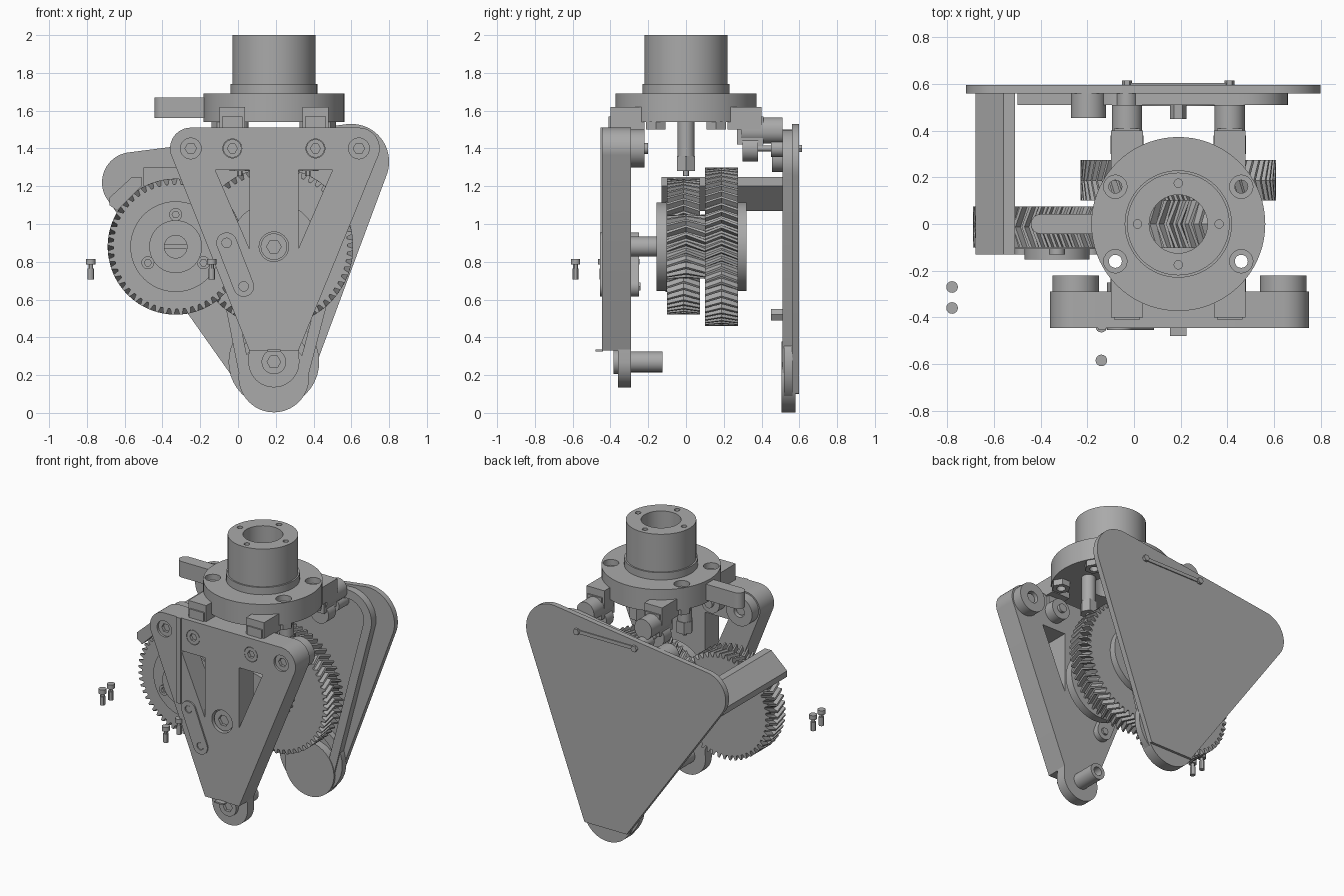
import bpy, bmesh, math
from math import sin, cos, pi
from mathutils import Vector
from mathutils.geometry import convex_hull_2d

if "Cube" in bpy.data.objects:
    bpy.data.objects.remove(bpy.data.objects["Cube"])

grey = bpy.data.materials.new("plain_grey")
grey.use_nodes = True
GREY = (0.4, 0.4, 0.4, 1)
grey.diffuse_color = GREY
grey.node_tree.nodes["Principled BSDF"].inputs["Base Color"].default_value = GREY


def finish(name, bm):
    bmesh.ops.recalc_face_normals(bm, faces=bm.faces)
    mesh = bpy.data.meshes.new(name)
    bm.to_mesh(mesh)
    bm.free()
    mesh.materials.append(grey)
    ob = bpy.data.objects.new(name, mesh)
    bpy.context.collection.objects.link(ob)
    bpy.ops.object.select_all(action='DESELECT')
    ob.select_set(True)
    bpy.context.view_layer.objects.active = ob
    bpy.ops.object.shade_smooth_by_angle(angle=math.radians(30))
    return ob


def circle(u, v, r, n=40):
    return [(u + r * cos(2 * pi * i / n), v + r * sin(2 * pi * i / n)) for i in range(n)]


def hull(*loops):
    pts = [Vector(p) for loop in loops for p in loop]
    return [tuple(pts[i]) for i in convex_hull_2d(pts)]


def rect(u0, u1, v0, v1):
    return [(u0, v0), (u1, v0), (u1, v1), (u0, v1)]


def prism(name, outline, a, b, holes=(), axis='y'):
    """Extrude an outline with holes from a to b along y or z."""
    bm = bmesh.new()
    edges = []
    for loop in [outline, *holes]:
        vs = [bm.verts.new((u, a, v) if axis == 'y' else (u, v, a)) for u, v in loop]
        edges += [bm.edges.new((vs[i - 1], vs[i])) for i in range(len(vs))]
    bmesh.ops.triangle_fill(bm, edges=edges, use_beauty=True)
    ext = bmesh.ops.extrude_face_region(bm, geom=bm.faces[:])
    moved = [g for g in ext["geom"] if isinstance(g, bmesh.types.BMVert)]
    bmesh.ops.translate(bm, verts=moved, vec=(0, b - a, 0) if axis == 'y' else (0, 0, b - a))
    return finish(name, bm)


def gear(name, u, v, r, teeth, a, b, depth=0.03):
    """Herringbone gear around a y axis."""
    bm = bmesh.new()
    step = 2 * pi / teeth
    rings = []
    for y, twist in ((a, 0), ((a + b) / 2, 0.8 * step), (b, 0)):
        ring = []
        for i in range(teeth):
            for frac, rad in ((0, r - depth), (0.3, r - depth), (0.5, r), (0.8, r)):
                t = (i + frac) * step + twist
                ring.append(bm.verts.new((u + rad * cos(t), y, v + rad * sin(t))))
        rings.append(ring)
    for lo, hi in zip(rings, rings[1:]):
        for i in range(len(lo)):
            bm.faces.new((lo[i - 1], lo[i], hi[i], hi[i - 1]))
    bm.faces.new(rings[0])
    bm.faces.new(rings[-1])
    return finish(name, bm)


def bolt(name, u, v, r, a, b):
    """Socket head facing the front, with a hexagonal recess."""
    prism(name + "_head", circle(u, v, r), a, a + 0.03, [circle(u, v, r * 0.55, 6)])
    prism(name + "_shank", circle(u, v, r * 0.6), a + 0.02, b)


CX = 0.19            # main axis
HINGES = (-0.03, 0.41)
AXLE = 0.88

# Motor collar and flange
small = [circle(CX + dx, dy, 0.018, 16)
         for dx, dy in ((0.175, 0), (-0.175, 0), (0, 0.175), (0, -0.175))]
bore = circle(CX, 0, 0.125)
corners = [(CX + sx * 0.27, sy * 0.16) for sx in (-1, 1) for sy in (-1, 1)]
prism("collar", circle(CX, 0, 0.22, 64), 1.74, 2.0, [bore] + small, 'z')
prism("collar_neck", circle(CX, 0, 0.23, 64), 1.68, 1.74, [bore], 'z')
for name, lo, hi, r in (("flange_lower", 1.54, 1.65, 0.028), ("flange_upper", 1.65, 1.69, 0.05)):
    prism(name, circle(CX, 0, 0.373, 72), lo, hi,
          [bore] + [circle(x, y, r, 20) for x, y in corners], 'z')
for x, y in corners:
    prism("flange_stud", circle(x, y, 0.06, 6), 1.5, 1.54, [circle(x, y, 0.028, 20)], 'z')

# Posts hanging under the flange
for x in (CX - 0.18, CX + 0.18):
    prism("post", circle(x, 0, 0.045), 1.36, 1.54, axis='z')
    prism("post_nut", circle(x, 0, 0.055, 6), 1.28, 1.36, axis='z')
    prism("post_tip", circle(x, 0, 0.015, 12), 1.255, 1.28, axis='z')

# Side lug with a rounded end
prism("side_lug", hull(circle(-0.40, 0, 0.042), rect(-0.3, -0.17, -0.042, 0.042)), 1.56, 1.67, axis='z')

# Hinge brackets, front and back
for x in HINGES:
    for s in (-1, 1):
        y0 = 0.22
        prism("bracket_block", rect(x - 0.068, x + 0.068, 1.5, 1.62), s * y0, s * 0.4)
        prism("bracket_step", rect(x - 0.055, x + 0.055, 1.42, 1.57), s * 0.27, s * 0.41)
        prism("bracket_knuckle", hull(circle(x, 1.5, 0.065), circle(x, 1.49, 0.065)),
              s * 0.29, s * (0.40 if s < 0 else 0.51))
        prism("bracket_ear", circle(x, 1.4, 0.07), s * (0.22 if s < 0 else 0.3),
              s * (0.29 if s < 0 else 0.38))
    bolt("front_hinge_bolt", x, 1.4, 0.048, -0.445, -0.2)
    prism("back_hinge_pin", circle(x, 1.4, 0.015, 16), 0.32, 0.6)
    prism("back_hinge_bush", circle(x, 1.4, 0.045), 0.45, 0.56)
    prism("back_hinge_head", circle(x, 1.4, 0.022, 6), 0.595, 0.615)
prism("back_hinge_strip", rect(HINGES[0], HINGES[1], 1.388, 1.412), 0.595, 0.604)

# Front plate with two triangular windows
top_corners = [(-0.25, 1.4), (0.64, 1.4)]
plate = hull(*[circle(x, z, 0.11) for x, z in top_corners], [(0.06, 0.33), (0.32, 0.33)])
windows = [[(CX + s * 0.13, 1.285), (CX + s * 0.31, 1.285), (CX + s * 0.13, 0.87)] for s in (-1, 1)]
holes = [circle(x, z, 0.055) for x, z in top_corners]
holes += [circle(x, 1.4, 0.05) for x in HINGES] + [circle(CX, AXLE, 0.078)]
prism("front_plate", plate, -0.445, -0.29, windows + holes)
for x, z in top_corners:
    prism("corner_boss", circle(x, z, 0.1), -0.3, -0.22, [circle(x, z, 0.04)])
    bolt("corner_bolt", x, z, 0.055, -0.43, -0.24)
bolt("axle_bolt", CX, AXLE, 0.07, -0.43, -0.29)
prism("guide_strip", rect(-0.155, -0.12, 0.92, 1.51), -0.452, -0.44)
prism("plate_foot", hull(circle(CX, 0.27, 0.135), rect(0.06, 0.32, 0.3, 0.38)), -0.36, -0.29)
prism("foot_sleeve", circle(CX, 0.27, 0.055), -0.29, -0.125, [circle(CX, 0.27, 0.03)])
bolt("foot_bolt", CX, 0.27, 0.065, -0.385, -0.29)
prism("foot_tab", rect(CX - 0.035, CX + 0.035, 0.325, 0.335), -0.48, -0.44)

# Link beside the front plate
prism("link", hull(circle(-0.06, 0.9, 0.055), circle(0.03, 0.67, 0.055)), -0.455, -0.25,
      [circle(-0.06, 0.9, 0.025), circle(0.03, 0.67, 0.025)])
for x, z in ((-0.06, 0.9), (0.03, 0.67)):
    prism("link_pin", circle(x, z, 0.024, 6), -0.45, -0.24)

# Back plate, inner rim and bottom lobe
lobes = [(-0.56, 1.22, 0.16), (0.6, 1.33, 0.2), (CX, 0.19, 0.187)]
prism("back_plate", [(x, max(z, 0.1)) for x, z in hull(*[circle(*c, 64) for c in lobes])], 0.56, 0.597)
prism("bottom_lobe", hull(circle(CX, 0.19, 0.187, 64), rect(0.04, 0.34, 0.12, 0.25)), 0.505, 0.58)
inner = [(-0.03, 1.25, 0.17), (0.48, 1.32, 0.18), (CX, 0.25, 0.19)]
prism("back_rim", hull(*[circle(*c) for c in inner]), 0.51, 0.565,
      [hull(*[circle(x, z, r - 0.06) for x, z, r in inner])])
prism("lobe_ring", circle(CX, 0.27, 0.24), 0.52, 0.565, [circle(CX, 0.27, 0.18)])
prism("lobe_hub", circle(CX, 0.27, 0.07), 0.51, 0.565)
prism("inner_nut", circle(CX, 0.52, 0.035, 6), 0.45, 0.565)
prism("inner_boss", circle(-0.195, 1.35, 0.075), 0.455, 0.565)
prism("top_rib", rect(-0.5, 0.0, 1.2, 1.3), 0.51, 0.565)

# Guard arm reaching forward over the left gear
prism("guard_arm", [(-0.68, 1.1), (-0.64, 1.07), (-0.51, 1.2), (-0.51, 1.25), (-0.56, 1.25), (-0.68, 1.14)],
      -0.13, 0.565)

# Large driven gear and its hubs
gear("large_gear", CX, AXLE, 0.42, 60, 0.1, 0.275)
prism("large_gear_hub", circle(CX, AXLE, 0.235, 48), 0.27, 0.32)
gear("pinion", CX, AXLE, 0.17, 22, -0.1, 0.1)
prism("pinion_collar", circle(CX, AXLE, 0.235, 48), -0.155, -0.1)
prism("axle", circle(CX, AXLE, 0.053), -0.3, -0.14)

# Left gear with its screwed hub
GX = -0.33
gear("left_gear", GX, AXLE, 0.36, 52, -0.1, 0.075)
prism("left_gear_step", circle(GX, AXLE, 0.24, 48), -0.108, -0.09)
prism("left_gear_hub", circle(GX, AXLE, 0.14), -0.152, -0.09, [circle(GX, AXLE, 0.06)])
prism("hub_slot", rect(GX - 0.06, GX + 0.06, AXLE - 0.012, AXLE + 0.012), -0.14, -0.09)
for k in range(3):
    t = pi / 2 + k * 2 * pi / 3
    bolt("hub_screw", GX + 0.17 * cos(t), AXLE + 0.17 * sin(t), 0.034, -0.13, -0.09)

# Loose screws standing apart from the assembly
for x, y in ((-0.78, -0.27), (-0.78, -0.36), (-0.14, -0.44), (-0.14, -0.585)):
    prism("loose_screw_head", circle(x, y, 0.025, 16), 0.785, 0.815, axis='z')
    prism("loose_screw_neck", circle(x, y, 0.012, 12), 0.76, 0.785, axis='z')
    prism("loose_screw_shank", circle(x, y, 0.017, 12), 0.705, 0.765, axis='z')
